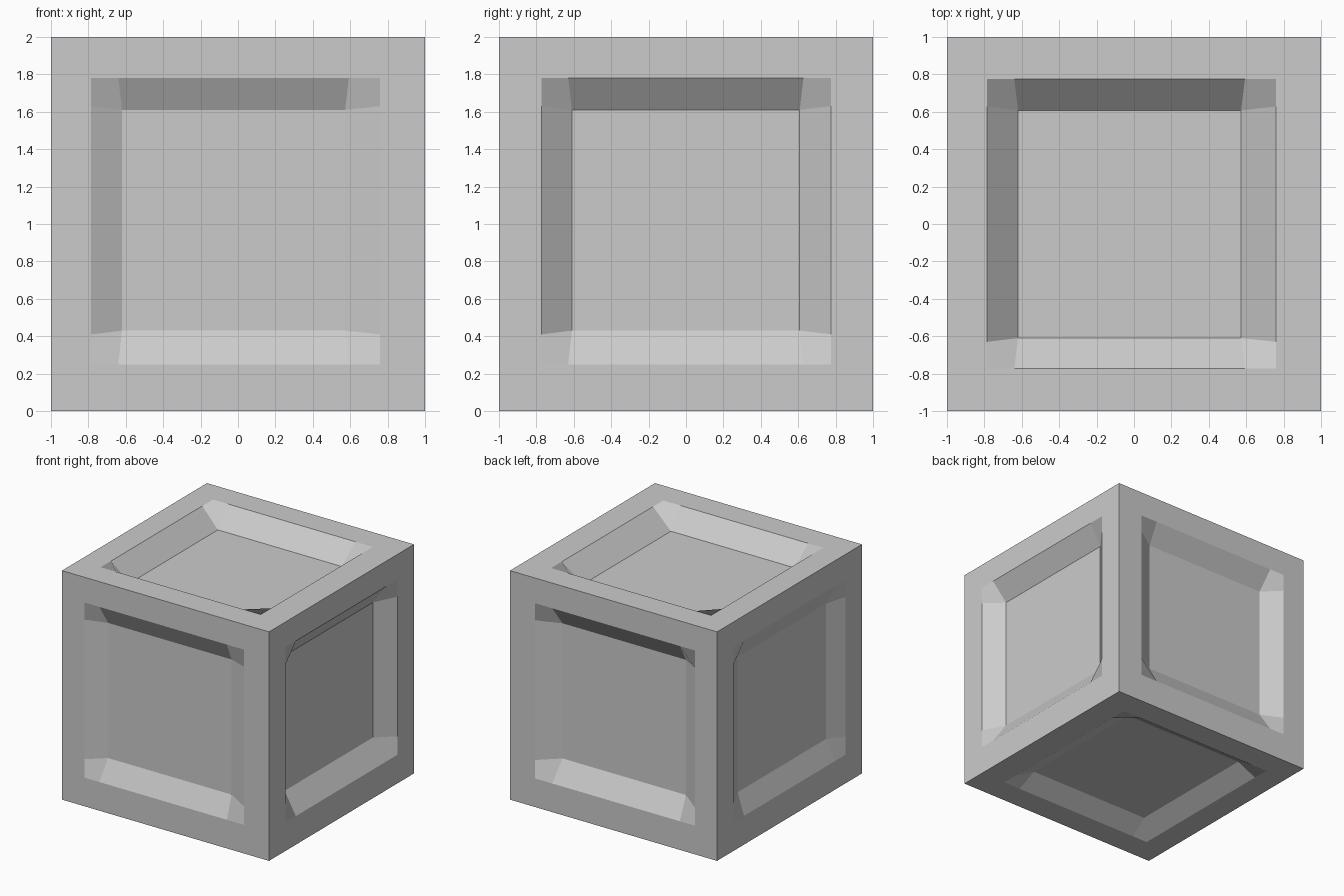
import bpy, bmesh

if "Cube" in bpy.data.objects:
    bpy.data.objects.remove(bpy.data.objects["Cube"])

# x, y, z extents of the crate, of the panel openings and of the panel floors
BODY = [(-1, 1), (-1, 1), (0, 2)]
OPENING = [(-0.785, 0.76), (-0.772, 0.775), (0.25, 1.78)]
FLOOR = [(-0.62, 0.573), (-0.61, 0.608), (0.43, 1.61)]
SPLAY = 0.02  # how far each bevel widens towards the opening

# (axis, side) -> depth of the recessed panel
DEPTHS = {(0, 1): 0.123, (0, 0): 0.075, (1, 0): 0.092,
          (1, 1): 0.115, (2, 1): 0.157, (2, 0): 0.10}

bm = bmesh.new()
cache = {}


def vert(axis, u, v, level):
    """Shared vertex on a plane perpendicular to the axis."""
    co = [0, 0, 0]
    co[axis], co[(axis + 1) % 3], co[(axis + 2) % 3] = level, u, v
    key = tuple(round(c, 4) for c in co)
    if key not in cache:
        cache[key] = bm.verts.new(key)
    return cache[key]


def panel_side(axis, side, depth):
    ua, va = (axis + 1) % 3, (axis + 2) % 3
    level = BODY[axis][side]
    sunk = level + (-depth if side else depth)
    loop = [(0, 0), (1, 0), (1, 1), (0, 1)]
    if not side:
        loop.reverse()

    def ring(size, h):
        return [vert(axis, size[ua][i], size[va][j], h) for i, j in loop]

    body, rim, floor = ring(BODY, level), ring(OPENING, level), ring(FLOOR, sunk)

    def bevel_point(corner, other):
        # lies on the opening edge between two corners, near the first one
        (i, j), (k, _) = corner, other
        u, v = OPENING[ua][i], OPENING[va][j]
        if i != k:
            u = FLOOR[ua][i] + (SPLAY if i else -SPLAY)
        else:
            v = FLOOR[va][j] + (SPLAY if j else -SPLAY)
        return vert(axis, u, v, level)

    start = [bevel_point(loop[n], loop[(n + 1) % 4]) for n in range(4)]
    end = [bevel_point(loop[(n + 1) % 4], loop[n]) for n in range(4)]

    bm.faces.new(floor)
    for n in range(4):
        m = (n + 1) % 4
        # flat border, sloping wall, corner facet
        bm.faces.new((body[n], body[m], rim[m], end[n], start[n], rim[n]))
        bm.faces.new((start[n], end[n], floor[m], floor[n]))
        bm.faces.new((start[n], floor[n], end[n - 1], rim[n]))


for (axis, side), depth in DEPTHS.items():
    panel_side(axis, side, depth)

# Panelled crate
mesh = bpy.data.meshes.new("panelled_crate")
bm.to_mesh(mesh)
bm.free()
bpy.context.collection.objects.link(bpy.data.objects.new("panelled_crate", mesh))
